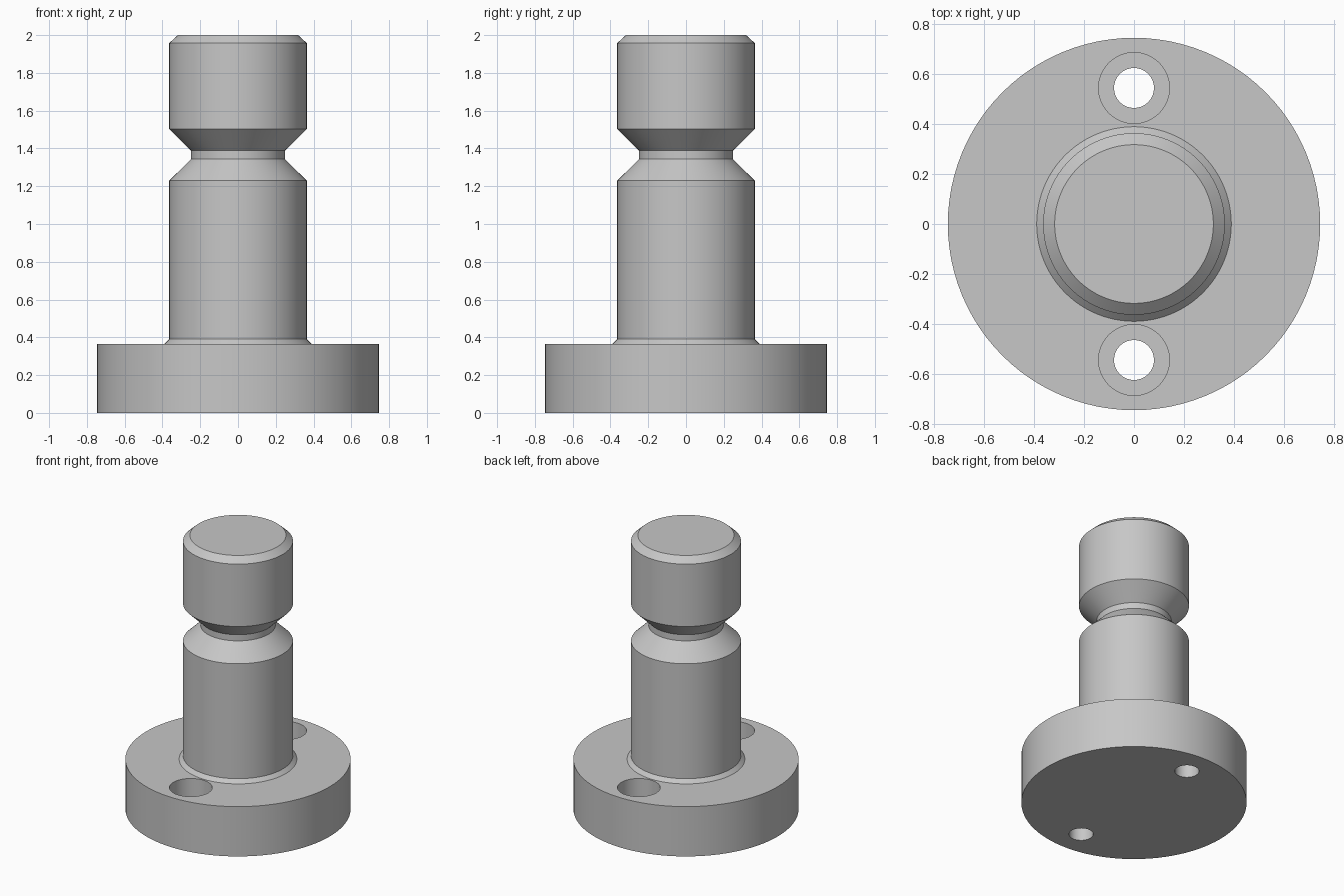
import bpy
import bmesh
import math

SEGMENTS = 96

cube = bpy.data.objects.get("Cube")
if cube:
    bpy.data.objects.remove(cube, do_unlink=True)

steel = bpy.data.materials.new("grey_steel")
steel.use_nodes = True
colour = (0.57, 0.57, 0.57, 1.0)
steel.diffuse_color = colour
steel.node_tree.nodes["Principled BSDF"].inputs["Base Color"].default_value = colour


def turned_part(name, profile, segments=SEGMENTS, location=(0, 0, 0)):
    """Revolve a (radius, height) profile about z and cap both ends."""
    bm = bmesh.new()
    rings = []
    for r, z in profile:
        rings.append([bm.verts.new((r * math.cos(a), r * math.sin(a), z))
                      for a in (math.tau * i / segments for i in range(segments))])
    for low, high in zip(rings, rings[1:]):
        for i in range(segments):
            j = (i + 1) % segments
            bm.faces.new((low[i], low[j], high[j], high[i]))
    bm.faces.new(rings[0][::-1])
    bm.faces.new(rings[-1])
    bmesh.ops.recalc_face_normals(bm, faces=bm.faces[:])
    mesh = bpy.data.meshes.new(name)
    bm.to_mesh(mesh)
    bm.free()
    mesh.materials.append(steel)
    obj = bpy.data.objects.new(name, mesh)
    obj.location = location
    bpy.context.collection.objects.link(obj)
    return obj


# Round flange and grooved pin, turned as one solid
pin = turned_part("flanged_pin", [
    (0.746, 0), (0.746, 0.364),         # flange
    (0.39, 0.364), (0.364, 0.39),       # collar at the pin foot
    (0.364, 1.23), (0.248, 1.343),      # shaft and lower groove slope
    (0.248, 1.388), (0.364, 1.502),     # groove neck and upper slope
    (0.364, 1.958), (0.318, 2.0),       # head and top chamfer
])

# Two counterbored screw holes, front and back
bpy.context.view_layer.objects.active = pin
pin.select_set(True)
for side, y in (("front", -0.545), ("back", 0.545)):
    cutter = turned_part(side + "_hole_cutter", [
        (0.08, -0.1), (0.08, 0.2), (0.142, 0.2), (0.142, 0.5),
    ], 64, (0, y, 0))
    cutter.hide_render = True
    cut = pin.modifiers.new(side + "_hole", "BOOLEAN")
    cut.operation = "DIFFERENCE"
    cut.solver = "EXACT"
    cut.object = cutter
    bpy.ops.object.modifier_apply(modifier=cut.name)
    bpy.data.objects.remove(cutter, do_unlink=True)

bpy.ops.object.shade_smooth_by_angle(angle=math.radians(25))
